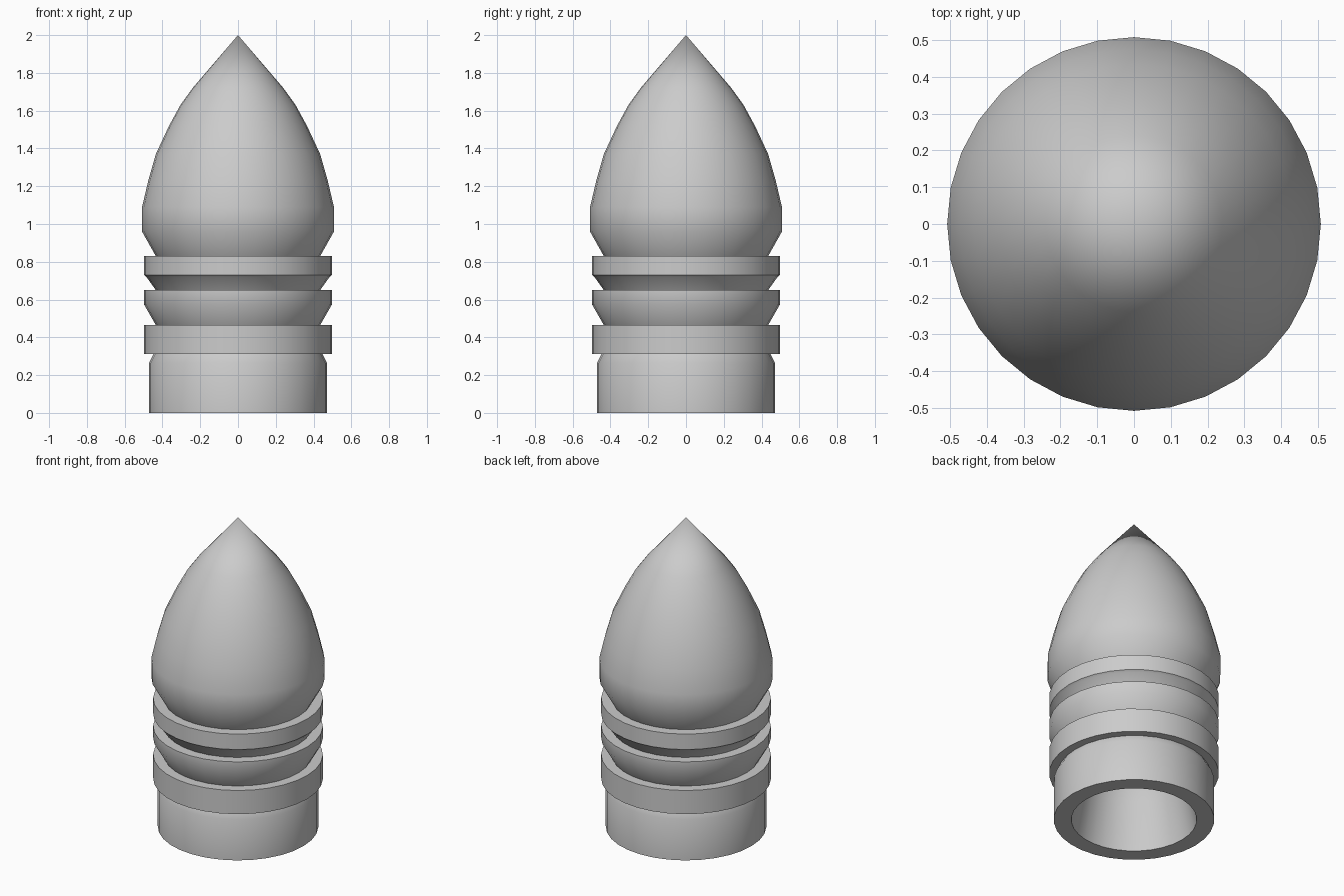
import bpy, bmesh, math

if "Cube" in bpy.data.objects:
    bpy.data.objects.remove(bpy.data.objects["Cube"])

SIDES = 32

# Half-section (radius, height): tip, ogive, grooved bands, skirt, hollow base
profile = [
    (0, 2.0), (0.24, 1.72), (0.305, 1.63), (0.365, 1.52), (0.435, 1.37),
    (0.475, 1.23), (0.508, 1.09), (0.508, 0.96), (0.435, 0.83),
    (0.498, 0.83), (0.498, 0.73), (0.485, 0.72), (0.435, 0.65),   # upper band
    (0.498, 0.65), (0.498, 0.575), (0.435, 0.465),                # middle band
    (0.498, 0.465), (0.498, 0.312), (0.447, 0.312),               # lower band
    (0.471, 0.265), (0.471, 0),                                   # skirt
    (0.368, 0), (0.31, 0.3), (0.25, 0.54), (0.16, 0.66), (0, 0.7),  # cavity
]


def lathe(name, points, sides):
    bm = bmesh.new()
    verts = [bm.verts.new((r, 0, z)) for r, z in points]
    edges = [bm.edges.new(pair) for pair in zip(verts, verts[1:])]
    bmesh.ops.spin(bm, geom=verts + edges, cent=(0, 0, 0), axis=(0, 0, 1),
                   angle=math.tau, steps=sides, use_duplicate=False)
    bmesh.ops.remove_doubles(bm, verts=bm.verts, dist=0.0005)
    bmesh.ops.recalc_face_normals(bm, faces=bm.faces)
    mesh = bpy.data.meshes.new(name)
    bm.to_mesh(mesh)
    bm.free()
    obj = bpy.data.objects.new(name, mesh)
    bpy.context.collection.objects.link(obj)
    return obj


# Solid body with its hollow base in one closed surface
body = lathe("grooved_bullet", profile, SIDES)
bpy.context.view_layer.objects.active = body
body.select_set(True)
bpy.ops.object.shade_smooth_by_angle(angle=math.radians(40))
